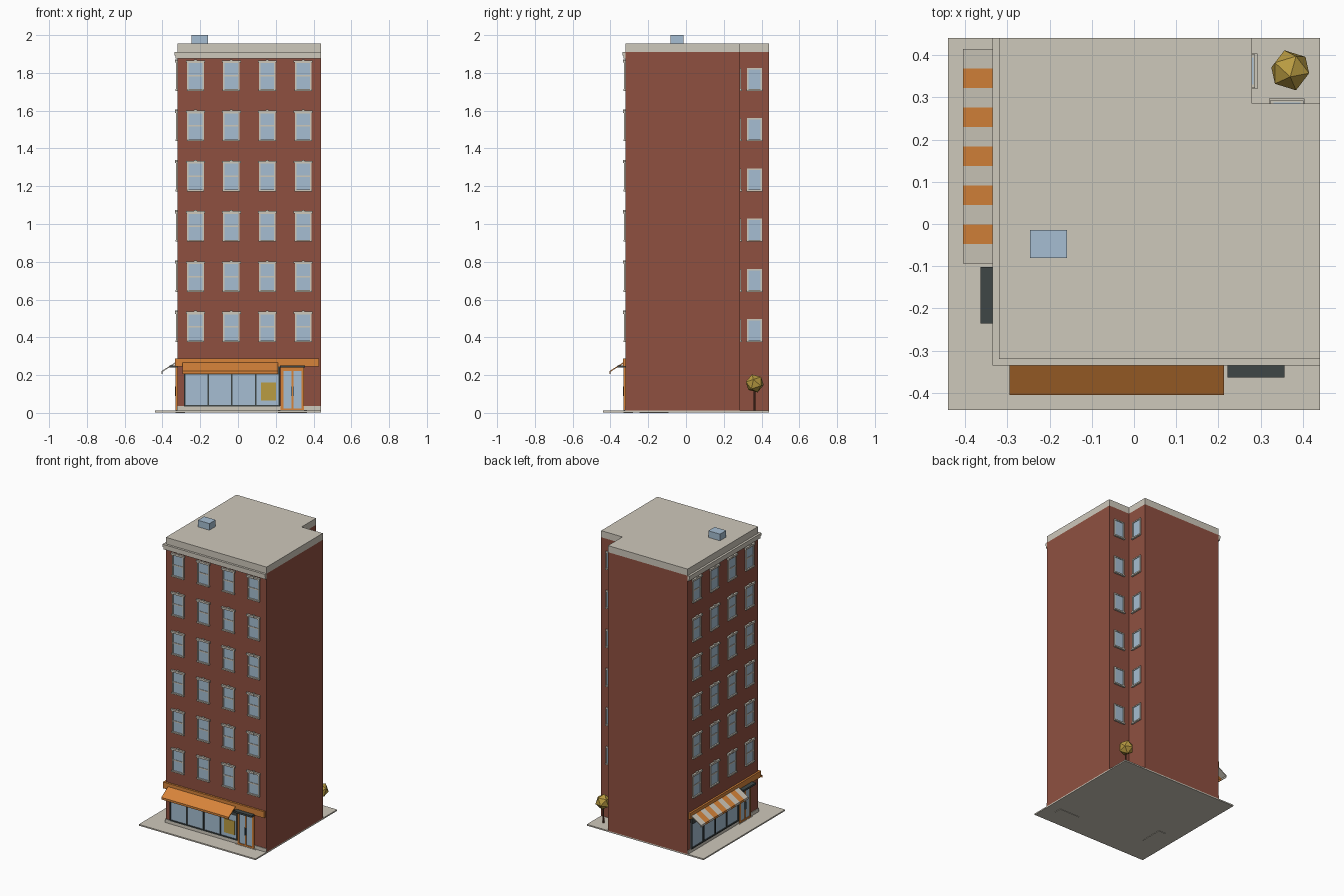
import bpy, bmesh, math
from mathutils import Matrix, Vector

if "Cube" in bpy.data.objects:
    bpy.data.objects.remove(bpy.data.objects["Cube"])


def material(name, rgb):
    """Flat material from 0-255 display values, stored linear."""
    lin = [((c / 255 + 0.055) / 1.055) ** 2.4 for c in rgb]
    m = bpy.data.materials.new(name)
    m.use_nodes = True
    m.diffuse_color = (*lin, 1)
    bsdf = m.node_tree.nodes["Principled BSDF"]
    bsdf.inputs["Base Color"].default_value = (*lin, 1)
    bsdf.inputs["Roughness"].default_value = 0.8
    return m


BRICK = material("brick red", (143, 80, 64))
STONE = material("pale stone", (206, 200, 187))
GLASS = material("window blue", (166, 190, 210))
ORANGE = material("shop orange", (215, 132, 58))
DARK = material("dark metal", (62, 70, 70))
GOLD = material("leaf gold", (186, 156, 66))
BARK = material("bark brown", (95, 58, 42))


def finish(name, bm, *mats):
    bmesh.ops.recalc_face_normals(bm, faces=bm.faces)
    mesh = bpy.data.meshes.new(name)
    bm.to_mesh(mesh)
    bm.free()
    for m in mats:
        mesh.materials.append(m)
    ob = bpy.data.objects.new(name, mesh)
    bpy.context.collection.objects.link(ob)
    return ob


def boxes(name, mat, spans, frame=Matrix()):
    """Several boxes in one object; each span is x0, x1, y0, y1, z0, z1."""
    bm = bmesh.new()
    for x0, x1, y0, y1, z0, z1 in spans:
        m = (Matrix.Translation(((x0 + x1) / 2, (y0 + y1) / 2, (z0 + z1) / 2))
             @ Matrix.Diagonal((x1 - x0, y1 - y0, z1 - z0, 1)))
        bmesh.ops.create_cube(bm, size=1, matrix=frame @ m)
    return finish(name, bm, mat)


def prism(bm, outline, step, mat_index=0):
    """Add a closed outline pushed along a vector."""
    a = [bm.verts.new(p) for p in outline]
    b = [bm.verts.new(Vector(p) + step) for p in outline]
    faces = [bm.faces.new(a), bm.faces.new(b[::-1])]
    for i in range(len(a)):
        j = (i + 1) % len(a)
        faces.append(bm.faces.new((a[j], a[i], b[i], b[j])))
    for f in faces:
        f.material_index = mat_index


def wall(x, y, degrees):
    """Frame of a wall: local x runs along it, local -y points outward."""
    return Matrix.Translation((x, y, 0)) @ Matrix.Rotation(math.radians(degrees), 4, 'Z')


FRONT, SIDE = wall(0, -0.32, 0), wall(-0.32, 0.12, -90)
NOTCH_X, NOTCH_Y = wall(0.28, 0, 90), wall(0, 0.285, 180)
LO, HI, NX, NY = -0.32, 0.44, 0.28, 0.285
FLOORS = [0.375 + 0.266 * i for i in range(6)]

# Pavement, brick body and roof slab with the corner notch
boxes("pavement", STONE, [(-HI, HI, -HI, HI, 0.003, 0.012)])


def notched(name, mat, z0, z1):
    bm = bmesh.new()
    plan = [(LO, LO), (HI, LO), (HI, NY), (NX, NY), (NX, HI), (LO, HI)]
    prism(bm, [(x, y, z0) for x, y in plan], Vector((0, 0, z1 - z0)))
    finish(name, bm, mat)


notched("brick_body", BRICK, 0.012, 1.91)
notched("roof_slab", STONE, 1.91, 1.955)
boxes("roof_hatch", GLASS, [(-0.246, -0.159, -0.081, -0.014, 1.955, 2.0)])


def corner_band(name, mat, out, end, z0, z1):
    """Band wrapping the two street walls."""
    a = LO - out
    bm = bmesh.new()
    plan = [(a, a), (end, a), (end, LO), (LO, LO), (LO, end), (a, end)]
    prism(bm, [(x, y, z0) for x, y in plan], Vector((0, 0, z1 - z0)))
    finish(name, bm, mat)


corner_band("cornice_moulding", STONE, 0.015, HI, 1.892, 1.91)
corner_band("cornice_lower", STONE, 0.011, HI, 1.875, 1.892)
corner_band("shop_fascia", ORANGE, 0.013, 0.43, 0.246, 0.289)
corner_band("plinth", STONE, 0.004, HI, 0.012, 0.036)


def windows(name, frame, columns, street):
    """Sash windows on every floor of one wall."""
    trim, glass = [], []
    w, h = (0.044, 0.155) if street else (0.04, 0.122)
    for u in columns:
        for z in FLOORS:
            glass.append((u - w, u + w, -0.003, 0, z, z + h))
            for s in (-1, 1):
                e = u + s * w
                trim.append((min(e, e - s * 0.008), max(e, e - s * 0.008), -0.007, 0, z, z + h))
            trim.append((u - w, u + w, -0.007, 0, z + h - 0.008, z + h))
            trim.append((u - w - 0.002, u + w + 0.002, -0.012, 0, z, z + 0.009))
            if street:
                mid = z + 0.08
                trim.append((u - w, u + w, -0.006, 0, mid - 0.004, mid + 0.004))
                trim.append((u - 0.05, u + 0.05, -0.013, 0, z + 0.149, z + 0.161))
                trim.append((u - 0.007, u + 0.007, -0.014, 0, z + 0.149, z + 0.167))
    boxes(name + "_window_trim", STONE, trim, frame)
    boxes(name + "_window_glass", GLASS, glass, frame)


columns = [-0.225 + 0.19 * i for i in range(4)]
windows("front", FRONT, columns, True)
windows("side", SIDE, columns, True)
windows("notch_east", NOTCH_X, [0.362], False)
windows("notch_north", NOTCH_Y, [-0.362], False)


def awning(name, frame, strips, *mats):
    """Thin sloped canopy with a short drop, cut into strips."""
    section = [(0.013, 0.267), (0.085, 0.221), (0.085, 0.207),
               (0.081, 0.207), (0.081, 0.217), (0.013, 0.26)]
    u0, u1 = -0.295, 0.213
    step = (u1 - u0) / strips
    bm = bmesh.new()
    for i in range(strips):
        outline = [(u0 + i * step, -d, z) for d, z in section]
        prism(bm, outline, Vector((step, 0, 0)), i % len(mats))
    bm.transform(frame)
    finish(name, bm, *mats)


awning("front_awning", FRONT, 1, ORANGE)
awning("side_awning", SIDE, 11, STONE, ORANGE)


def shop(name, frame):
    """Display window and double door of one street wall."""
    u0, u1 = -0.286, 0.222
    boxes(name + "_display_glass", GLASS, [(u0, u1, -0.003, 0, 0.036, 0.21)], frame)
    bars = [(u0, u1, -0.009, 0, 0.034, 0.042), (u0, u1, -0.009, 0, 0.202, 0.246)]
    for i in range(5):
        u = u0 + 0.004 + i * (u1 - u0 - 0.008) / 4
        bars.append((u - 0.004, u + 0.004, -0.009, 0, 0.036, 0.21))
    boxes(name + "_display_frame", DARK, bars, frame)
    boxes(name + "_door_glass", GLASS, [(0.23, 0.346, -0.006, 0, 0.012, 0.236)], frame)
    stiles = [(a, b, -0.01, 0, 0.012, 0.24) for a, b in
              ((0.226, 0.24), (0.283, 0.293), (0.336, 0.35))]
    rails = [(0.226, 0.35, -0.01, 0, a, b) for a, b in ((0.012, 0.024), (0.222, 0.24))]
    boxes(name + "_door_frame", ORANGE, stiles + rails, frame)
    boxes(name + "_door_handles", DARK,
          [(u - 0.002, u + 0.002, -0.014, -0.008, 0.09, 0.14) for u in (0.284, 0.292)], frame)
    boxes(name + "_door_canopy", DARK, [(0.222, 0.356, -0.043, 0, 0.24, 0.252)], frame)
    boxes(name + "_door_step", STONE, [(0.212, 0.366, -0.012, 0.04, 0, 0.014)], frame)


shop("front", FRONT)
shop("side", SIDE)
boxes("window_poster", GOLD, [(0.121, 0.202, -0.006, 0, 0.066, 0.16)], FRONT)

# Small tree in the notch
bm = bmesh.new()
bmesh.ops.create_cone(bm, cap_ends=True, segments=6, radius1=0.006, radius2=0.005, depth=0.11,
                      matrix=Matrix.Translation((0.37, 0.362, 0.065)))
finish("tree_trunk", bm, BARK)
bm = bmesh.new()
bmesh.ops.create_icosphere(bm, subdivisions=1, radius=0.05,
                           matrix=Matrix.Translation((0.37, 0.364, 0.156))
                           @ Matrix.Rotation(math.radians(18), 4, 'X'))
finish("tree_crown", bm, GOLD)
